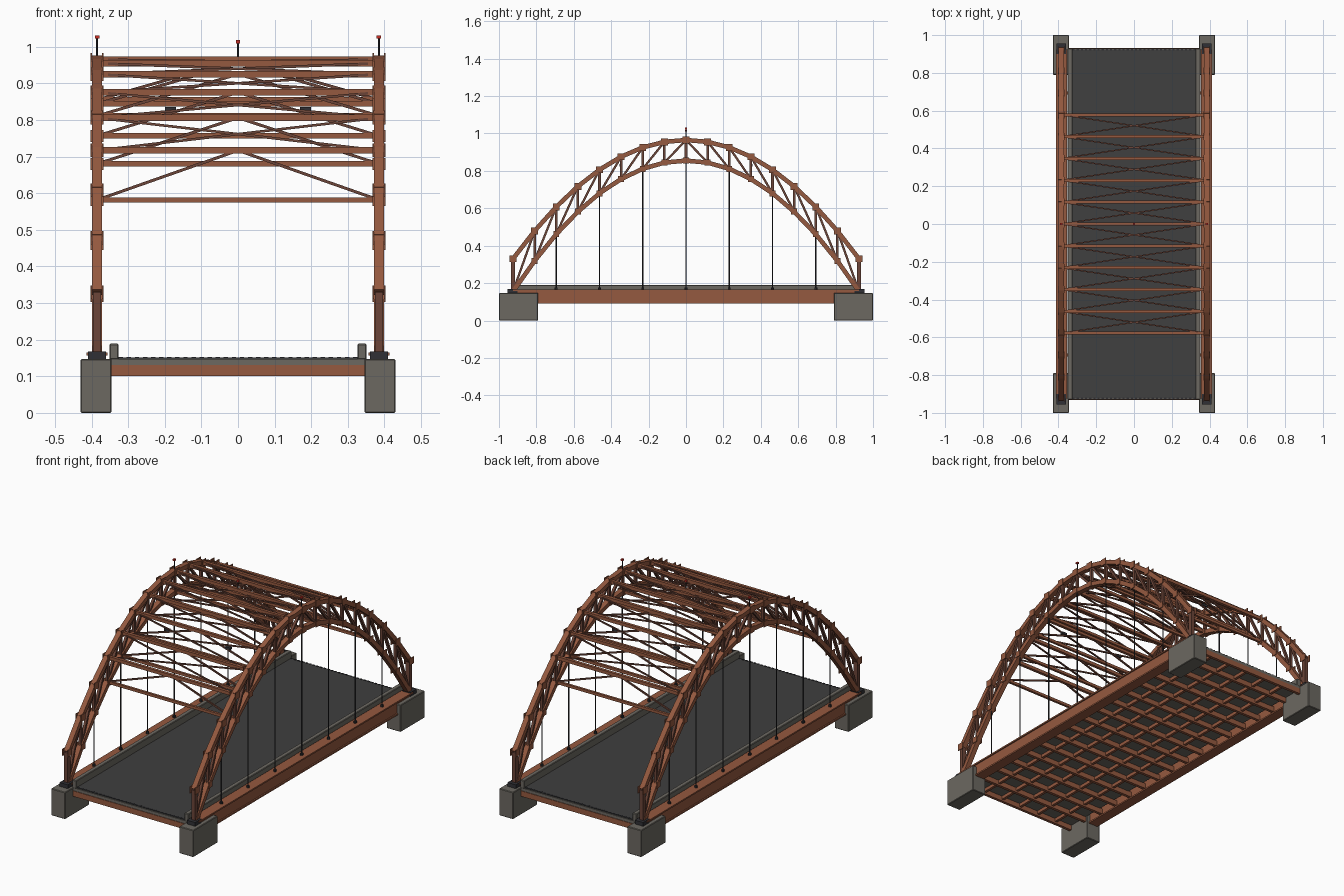
import bpy, bmesh
from mathutils import Vector, Matrix

if "Cube" in bpy.data.objects:
    bpy.data.objects.remove(bpy.data.objects["Cube"])

N, HALF, AX = 8, 0.925, 0.385      # panels per half, half span, arch plane x


def material(name, rgb):
    m = bpy.data.materials.new(name)
    m.diffuse_color = (*rgb, 1)
    m.use_nodes = True
    m.node_tree.nodes["Principled BSDF"].inputs["Base Color"].default_value = m.diffuse_color
    return m


RUST = material("rust_steel", (0.30, 0.10, 0.05))
DARK = material("dark_steel", (0.15, 0.06, 0.04))
BLACK = material("black_steel", (0.03, 0.03, 0.035))
CONCRETE = material("concrete", (0.15, 0.14, 0.12))
ASPHALT = material("asphalt", (0.05, 0.05, 0.05))
RED = material("red_lamp", (0.6, 0.03, 0.02))


def box(bm, c, s):
    bmesh.ops.create_cube(bm, size=1, matrix=Matrix.LocRotScale(Vector(c), None, Vector(s)))


def frame(a, b, side):
    d = (b - a).normalized()
    s = (side - d * side.dot(d)).normalized()
    return Matrix((s, d.cross(s), d)).transposed().to_4x4()


def beam(bm, a, b, w, h, side=(1, 0, 0)):
    """Rectangular bar from a to b; w lies along the side direction."""
    a, b = Vector(a), Vector(b)
    m = Matrix.Translation((a + b) / 2) @ frame(a, b, Vector(side))
    bmesh.ops.create_cube(bm, size=1, matrix=m @ Matrix.Diagonal((w, h, (b - a).length, 1)))


def rod(bm, a, b, r):
    a, b = Vector(a), Vector(b)
    m = Matrix.Translation((a + b) / 2) @ frame(a, b, Vector((1, 0, 0)))
    bmesh.ops.create_cone(bm, cap_ends=True, segments=8, radius1=r, radius2=r,
                          depth=(b - a).length, matrix=m)


def finish(bm, name, mat, bevel=0):
    me = bpy.data.meshes.new(name)
    bm.to_mesh(me)
    bm.free()
    me.materials.append(mat)
    ob = bpy.data.objects.new(name, me)
    bpy.context.collection.objects.link(ob)
    if bevel:
        mod = ob.modifiers.new("bevel", 'BEVEL')
        mod.width, mod.segments = bevel, 1


def top(i, x=AX):
    return Vector((x, HALF * i / N, 0.965 - 0.635 * (i / N) ** 2))


def low(i, x=AX):
    return Vector((x, HALF * i / N, 0.855 - 0.70 * (i / N) ** 2))


# Abutments and bearings
bm, bb = bmesh.new(), bmesh.new()
for sx in (-1, 1):
    for sy in (-1, 1):
        box(bm, (sx * 0.3875, sy * 0.895, 0.0735), (0.085, 0.21, 0.147))
        box(bb, (sx * AX, sy * 0.928, 0.157), (0.05, 0.055, 0.022))
finish(bm, "abutments", CONCRETE, 0.003)
finish(bb, "bearings", BLACK)

# Deck slab, road surface and curbs
bm = bmesh.new()
box(bm, (0, 0, 0.138), (0.69, 1.86, 0.018))
finish(bm, "deck_slab", CONCRETE)
bm = bmesh.new()
box(bm, (0, 0, 0.148), (0.66, 1.85, 0.006))
finish(bm, "road_surface", ASPHALT)
bm = bmesh.new()
for sx in (-1, 1):
    box(bm, (sx * 0.339, 0, 0.167), (0.025, 1.86, 0.044))
finish(bm, "curbs", CONCRETE, 0.003)

# Toothed expansion joints at the deck ends
bm = bmesh.new()
for sy in (-1, 1):
    for k in range(30):
        box(bm, (-0.32 + k * 0.64 / 29, sy * 0.922, 0.151), (0.012, 0.008, 0.003))
finish(bm, "expansion_joints", BLACK)

# Tie girders
bm = bmesh.new()
for sx in (-1, 1):
    box(bm, (sx * AX, 0, 0.128), (0.044, 1.85, 0.07))
    box(bm, (sx * AX, 0, 0.161), (0.058, 1.85, 0.008))
    box(bm, (sx * AX, 0, 0.094), (0.058, 1.58, 0.008))
finish(bm, "tie_girders", RUST)

# Floor beams and stringers under the deck
bm = bmesh.new()
for i in range(-N, N + 1):
    box(bm, (0, HALF * i / N, 0.116), (0.74 if abs(i) < 7 else 0.69, 0.016, 0.030))
finish(bm, "floor_beams", RUST)
bm = bmesh.new()
for k in range(-2, 3):
    box(bm, (k * 0.12, 0, 0.121), (0.014, 1.85, 0.020))
finish(bm, "stringers", RUST)

# Arch trusses: chords, web members and gusset plates
ch, web, gus = bmesh.new(), bmesh.new(), bmesh.new()
for x in (-AX, AX):
    for i in range(-N, N + 1):
        if i < N:
            beam(ch, top(i, x), top(i + 1, x), 0.028, 0.024)
            beam(ch, low(i, x), low(i + 1, x), 0.028, 0.024)
            # Diagonals rise toward the crown
            a, b = (i, i + 1) if i < 0 else (i + 1, i)
            beam(web, low(a, x), top(b, x), 0.014, 0.012)
        w = 0.022 if abs(i) == N else 0.014
        beam(web, low(i, x), top(i, x), w, w)
        for off in (-0.0155, 0.0155):
            box(gus, top(i, x + off), (0.004, 0.037, 0.037))
            if abs(i) < N:
                box(gus, low(i, x + off), (0.004, 0.032, 0.032))
finish(ch, "arch_chords", RUST)
finish(web, "arch_web", DARK)
finish(gus, "gusset_plates", RUST)

# Cross struts, sway bracing and top lateral bracing
st, br = bmesh.new(), bmesh.new()
for i in range(-5, 6):
    beam(st, top(i, -AX), top(i), 0.016, 0.018, (0, 1, 0))
    beam(st, low(i, -AX), low(i), 0.013, 0.015, (0, 1, 0))
    for x in (-AX, AX):
        beam(br, low(i, x), top(i, 0), 0.008, 0.008, (0, 1, 0))
        if i < 5:
            beam(br, top(i, x), top(i + 1, -x), 0.007, 0.007, (0, 1, 0))
finish(st, "cross_struts", RUST)
finish(br, "sway_and_lateral_bracing", DARK)

# Hangers with sockets
bm = bmesh.new()
for x in (-AX, AX):
    for i in range(-6, 7, 2):
        p = low(i, x)
        rod(bm, (x, p.y, 0.16), p, 0.003)
        rod(bm, (x, p.y, 0.164), (x, p.y, 0.176), 0.008)
finish(bm, "hangers", BLACK)

# Hanging lamps below the bracing
bm = bmesh.new()
for x in (-0.185, 0.185):
    for i in (-3, 3):
        y = HALF * i / N
        box(bm, (x, y, 0.83), (0.03, 0.016, 0.012))
finish(bm, "lamps", BLACK)

# Beacon masts at the crown
bm, bl = bmesh.new(), bmesh.new()
for x, z in ((-AX, 1.027), (0, 1.014), (AX, 1.027)):
    rod(bm, (x, 0, 0.965), (x, 0, z), 0.0025)
    box(bl, (x, 0, z), (0.012, 0.012, 0.009))
finish(bm, "beacon_masts", BLACK)
finish(bl, "beacons", RED)
